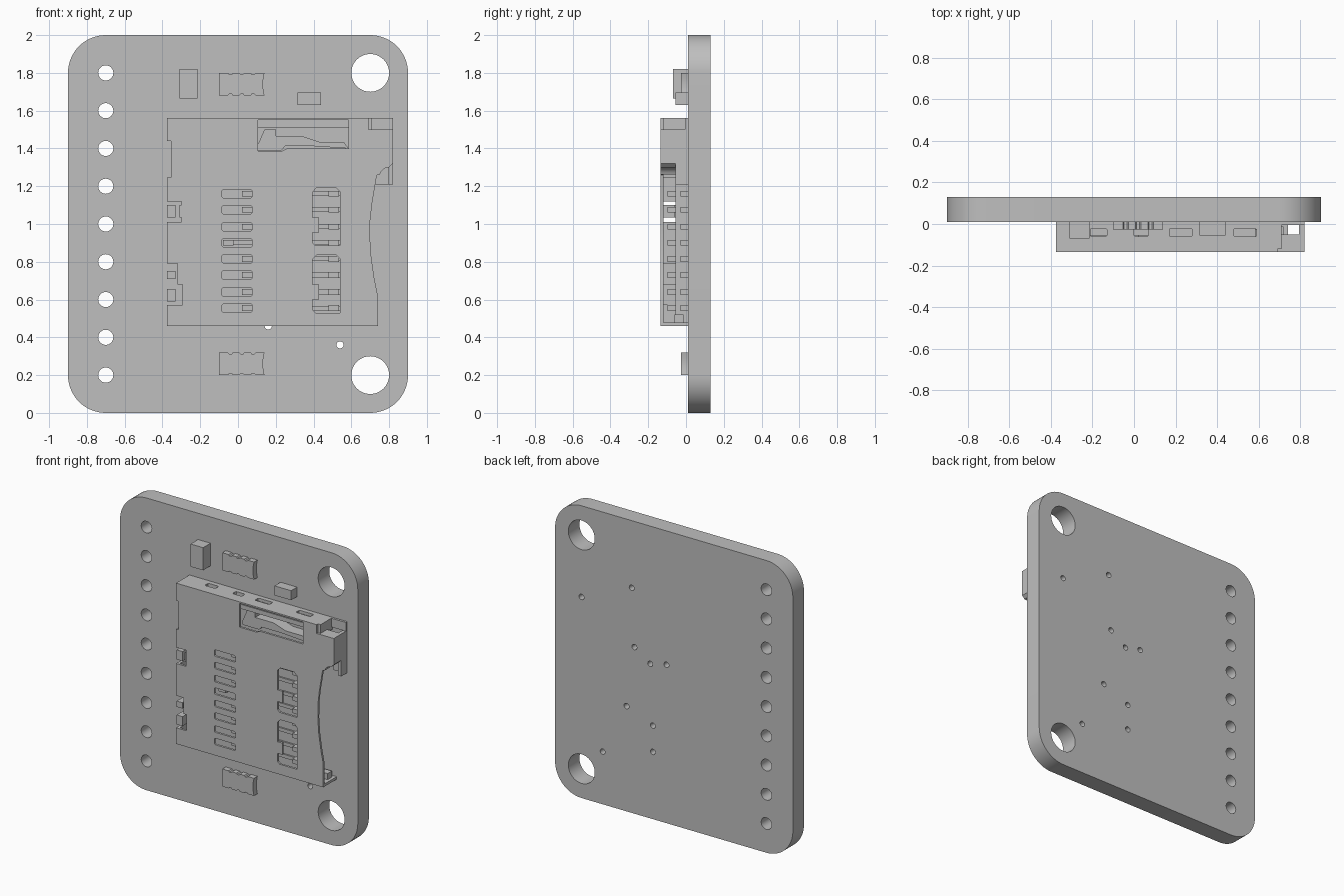
import bpy, bmesh, math

grey = bpy.data.materials.new("plain grey")
grey.diffuse_color = (0.52, 0.52, 0.52, 1)


def finish(name, mesh):
    bm = bmesh.new()
    bm.from_mesh(mesh)
    bmesh.ops.remove_doubles(bm, verts=bm.verts, dist=0.0001)
    bmesh.ops.recalc_face_normals(bm, faces=bm.faces)
    bm.to_mesh(mesh)
    bm.free()
    mesh.materials.clear()
    mesh.materials.append(grey)
    ob = bpy.data.objects.new(name, mesh)
    bpy.context.collection.objects.link(ob)
    bpy.ops.object.select_all(action='DESELECT')
    ob.select_set(True)
    bpy.context.view_layer.objects.active = ob
    bpy.ops.object.shade_smooth_by_angle(angle=math.radians(30))
    return ob


def plate(name, loops, lo, hi, axis='y'):
    """Extrude an outline with holes: (x, z) loops along y, or (x, y) loops along z."""
    cu = bpy.data.curves.new(name + "_profile", 'CURVE')
    cu.dimensions = '2D'
    cu.fill_mode = 'BOTH'
    cu.extrude = (hi - lo) / 2
    for pts in loops:
        sp = cu.splines.new('POLY')
        sp.points.add(len(pts) - 1)
        for p, (a, b) in zip(sp.points, pts):
            p.co = (a, b, 0, 1)
        sp.use_cyclic_u = True
    tmp = bpy.data.objects.new(name + "_profile", cu)
    bpy.context.collection.objects.link(tmp)
    dg = bpy.context.evaluated_depsgraph_get()
    mesh = bpy.data.meshes.new_from_object(tmp.evaluated_get(dg))
    bpy.data.objects.remove(tmp)
    mid = (lo + hi) / 2
    for v in mesh.vertices:
        x, y, z = v.co
        v.co = (x, mid - z, y) if axis == 'y' else (x, y, z + mid)
    return finish(name, mesh)


def boxes(name, items):
    """One object from boxes given as (x0, x1, y0, y1, z0, z1)."""
    bm = bmesh.new()
    for x0, x1, y0, y1, z0, z1 in items:
        vs = bmesh.ops.create_cube(bm, size=1)['verts']
        for v in vs:
            v.co = (x0 if v.co.x < 0 else x1, y0 if v.co.y < 0 else y1, z0 if v.co.z < 0 else z1)
    mesh = bpy.data.meshes.new(name)
    bm.to_mesh(mesh)
    bm.free()
    ob = bpy.data.objects.new(name, mesh)
    mesh.materials.append(grey)
    bpy.context.collection.objects.link(ob)
    return ob


def arc(cx, cz, r, a0, a1, n):
    return [(cx + r * math.cos(math.radians(a0 + (a1 - a0) * i / n)),
             cz + r * math.sin(math.radians(a0 + (a1 - a0) * i / n))) for i in range(n + 1)]


def circle(cx, cz, r, n=32):
    return arc(cx, cz, r, 0, 360, n)[:-1]


def rounded(x0, x1, z0, z1, r, n=6):
    return (arc(x1 - r, z1 - r, r, 0, 90, n) + arc(x0 + r, z1 - r, r, 90, 180, n)
            + arc(x0 + r, z0 + r, r, 180, 270, n) + arc(x1 - r, z0 + r, r, 270, 360, n))


# Circuit board with pin holes, mounting holes and vias
vias = [(0.7, 1.376), (0.32, 1.54), (0.30, 1.14), (0.18, 1.057), (0.057, 1.084),
        (0.36, 0.72), (0.16, 0.64), (0.54, 0.36), (0.16, 0.46)]
holes = [circle(-0.7, 0.2 * i, 0.04) for i in range(1, 10)]
holes += [circle(0.7, z, 0.1, 48) for z in (0.2, 1.8)]
holes += [circle(x, z, 0.019, 16) for x, z in vias]
plate("circuit_board", [rounded(-0.9, 0.9, 0, 2, 0.2, 16)] + holes, 0.01, 0.13)

# Card socket cover: notched left edge, bowed right edge, windows
FRONT, SKIN = -0.135, 0.015
rows = [1.16, 1.075, 0.985, 0.9, 0.815, 0.73, 0.64, 0.555]
bow = [(0.74, 0.62), (0.722, 0.71), (0.706, 0.82), (0.699, 0.92), (0.70, 1.02),
       (0.71, 1.11), (0.725, 1.2), (0.735, 1.26)]
outline = ([(-0.375, 0.46), (0.74, 0.46)] + bow + arc(0.80, 1.25, 0.05, 165, 90, 5)
           + [(0.82, 1.32), (0.82, 1.50), (0.69, 1.50), (0.69, 1.56), (-0.375, 1.56),
              (-0.375, 1.44), (-0.355, 1.44), (-0.355, 1.245), (-0.375, 1.245),
              (-0.375, 1.12), (-0.30, 1.12), (-0.30, 1.01), (-0.375, 1.01),
              (-0.375, 0.79), (-0.32, 0.79), (-0.32, 0.68), (-0.295, 0.68),
              (-0.295, 0.57), (-0.375, 0.57)])
slots = [rounded(-0.085, 0.075, z - 0.022, z + 0.022, 0.01, 3) for z in rows]


def contact_window(z0, z1):
    step = z0 + 0.07
    return [(0.41, z0), (0.54, z0), (0.54, z1 - 0.02), (0.52, z1), (0.415, z1), (0.395, z1 - 0.02),
            (0.395, step + 0.08), (0.43, step + 0.08), (0.43, step), (0.395, step), (0.395, z0 + 0.015)]


lever_slot = [(0.105, 1.55), (0.585, 1.55), (0.585, 1.40), (0.26, 1.40), (0.235, 1.387), (0.105, 1.387)]
plate("socket_cover", [outline, lever_slot, contact_window(0.885, 1.19),
                       contact_window(0.53, 0.835)] + slots, FRONT, FRONT + SKIN)

# Top wall with latch openings
wall = [(-0.375, 0.01), (0.69, 0.01), (0.69, -0.12), (-0.375, -0.12)]
latch = [rounded(a, b, -0.06, -0.022, 0.008, 3)
         for a, b in ((-0.21, -0.13), (0.0, 0.07), (0.17, 0.28), (0.48, 0.59))]
plate("socket_top_wall", [wall] + latch, 1.535, 1.56, 'z')

# Bottom and left walls, with the gaps at the tabs
boxes("socket_side_walls", [
    (-0.375, 0.74, -0.12, 0.01, 0.46, 0.478),
    (-0.375, -0.355, -0.12, 0.01, 0.478, 0.57),
    (-0.295, -0.28, -0.12, 0.01, 0.57, 0.68),
    (-0.32, -0.305, -0.12, 0.01, 0.68, 0.79),
    (-0.375, -0.355, -0.12, 0.01, 0.79, 1.01),
    (-0.375, -0.355, -0.12, 0.01, 1.12, 1.245),
    (-0.355, -0.335, -0.12, 0.01, 1.245, 1.44),
    (-0.375, -0.355, -0.12, 0.01, 1.44, 1.535)])
boxes("side_tabs", [(-0.375, -0.33, -0.128, 0.01, 1.035, 1.10),
                    (-0.31, -0.295, -0.128, -0.06, 1.035, 1.10),
                    (-0.375, -0.33, -0.128, 0.01, 0.71, 0.75),
                    (-0.375, -0.33, -0.128, 0.01, 0.59, 0.655)])

# Insulating base inside the shell
boxes("socket_base", [(-0.28, 0.56, -0.055, 0.01, 0.478, 1.22),
                      (-0.335, 0.69, -0.02, 0.01, 1.22, 1.535),
                      (0.56, 0.72, -0.06, -0.012, 0.478, 0.52)])

# Spring contacts with raised tips and soldered feet
springs = []
for i, z in enumerate(rows):
    tip = -0.08 if i == 3 else 0.02
    springs += [(tip, tip + 0.055, -0.097, -0.05, z - 0.015, z + 0.015),
                (tip, 0.54, -0.066, -0.05, z - 0.012, z + 0.012),
                (0.48, 0.535, -0.097, -0.05, z - 0.015, z + 0.015),
                (0.55, 0.60, -0.03, 0.01, z - 0.015, z + 0.015)]
boxes("contacts", springs)

# Card detect lever and the ledge behind its slot
plate("detect_lever", [[(0.105, 1.42), (0.14, 1.50), (0.2, 1.50), (0.2, 1.465), (0.34, 1.465),
                        (0.43, 1.435), (0.56, 1.435), (0.585, 1.40), (0.40, 1.412),
                        (0.25, 1.412), (0.23, 1.39), (0.105, 1.39)]], -0.10, -0.02)
boxes("lever_ledge", [(0.105, 0.585, -0.125, -0.01, 1.51, 1.54)])

# Folded corner bracket at the top right
plate("corner_bracket", [arc(0.80, 1.25, 0.05, 165, 90, 5)
                         + [(0.82, 1.32), (0.82, 1.50), (0.69, 1.50), (0.69, 1.46), (0.795, 1.46),
                            (0.795, 1.32), (0.735, 1.30)]], -0.12, -0.05)
boxes("bracket_leg", [(0.795, 0.82, -0.055, 0.01, 1.21, 1.50),
                      (0.725, 0.82, -0.005, 0.01, 1.21, 1.34),
                      (0.69, 0.82, -0.005, 0.01, 1.50, 1.56),
                      (0.69, 0.71, -0.12, 0.01, 1.48, 1.56)])

# Surface mounted parts
boxes("capacitor", [(-0.31, -0.215, -0.07, 0.01, 1.665, 1.82)])
boxes("small_resistor", [(0.315, 0.44, -0.055, 0.01, 1.63, 1.695)])


# Resistor arrays with scalloped edges
def resistor_array(name, z0, z1):
    bottom, top = [(-0.10, z0)], []
    for i in range(3):
        c = -0.04 + 0.06 * i
        bottom += [(c - 0.013, z0), (c - 0.007, z0 + 0.008), (c + 0.007, z0 + 0.008), (c + 0.013, z0)]
        top += [(c - 0.013, z1), (c - 0.007, z1 - 0.008), (c + 0.007, z1 - 0.008), (c + 0.013, z1)]
    right = [(0.14, z0), (0.134, z0 + 0.03), (0.132, (z0 + z1) / 2), (0.134, z1 - 0.03), (0.14, z1)]
    plate(name, [bottom + right + top[::-1] + [(-0.10, z1)]], -0.027, 0.01)


resistor_array("upper_resistor_array", 1.68, 1.80)
resistor_array("lower_resistor_array", 0.20, 0.32)
